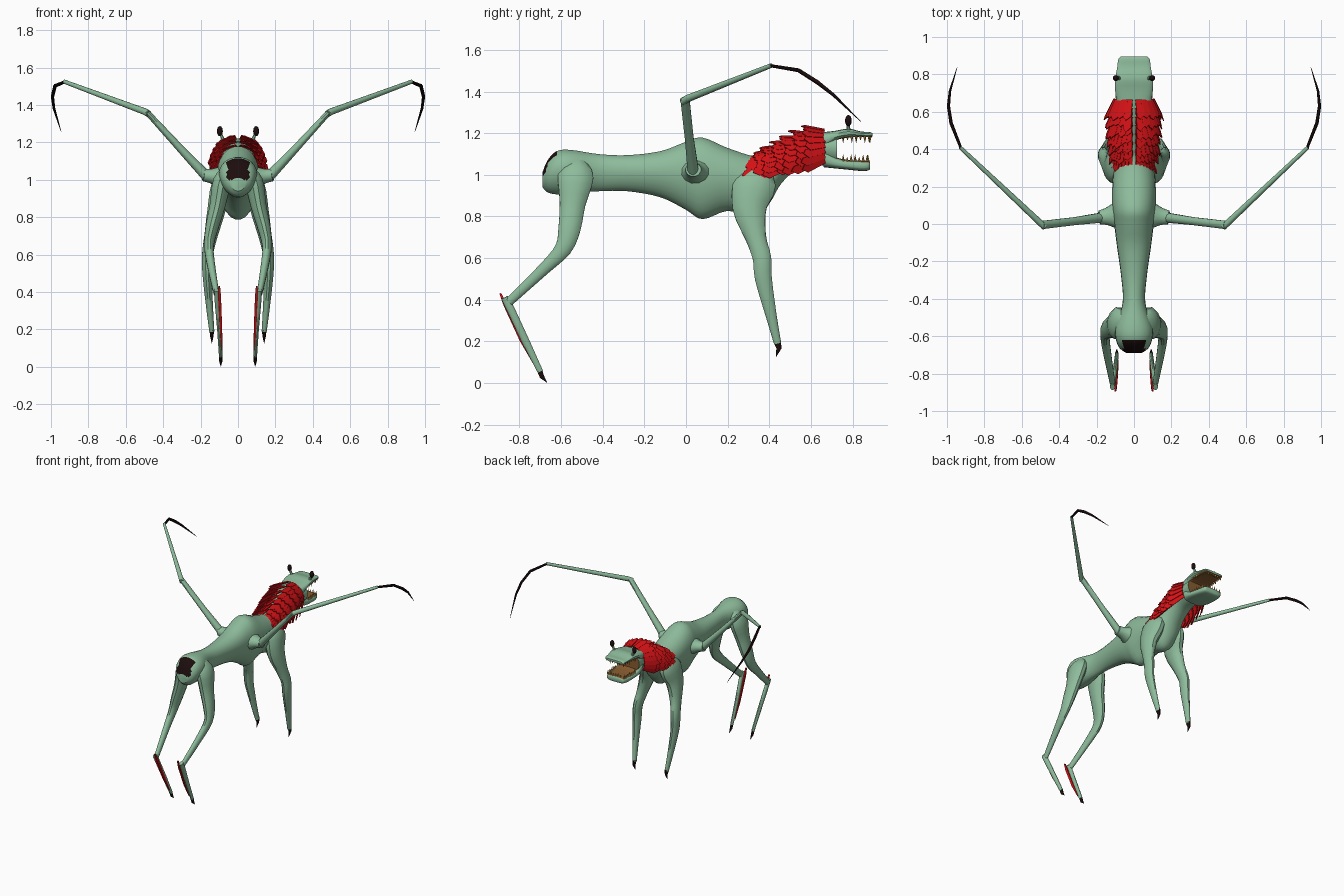
import bpy, bmesh, math, random
from mathutils import Vector

random.seed(4)
if "Cube" in bpy.data.objects:
    bpy.data.objects.remove(bpy.data.objects["Cube"])


def material(name, rgb):
    m = bpy.data.materials.new(name)
    m.use_nodes = True
    m.diffuse_color = (*rgb, 1)
    m.node_tree.nodes["Principled BSDF"].inputs["Base Color"].default_value = (*rgb, 1)
    return m


SKIN = material("pale green skin", (0.27, 0.50, 0.33))
RED = material("red plumage", (0.66, 0.006, 0.008))
DARK = material("dark horn", (0.012, 0.004, 0.004))
GOLD = material("golden teeth", (0.62, 0.32, 0.07))
MOUTH = material("brown mouth", (0.25, 0.11, 0.03))


def finish(name, bm, mats, rule=None, smooth=True):
    bmesh.ops.recalc_face_normals(bm, faces=bm.faces)
    bm.normal_update()
    if rule:
        for f in bm.faces:
            f.material_index = int(rule(f.calc_center_median(), f.normal))
    me = bpy.data.meshes.new(name)
    bm.to_mesh(me)
    bm.free()
    for m in mats:
        me.materials.append(m)
    ob = bpy.data.objects.new(name, me)
    bpy.context.collection.objects.link(ob)
    if smooth:
        bpy.ops.object.select_all(action='DESELECT')
        ob.select_set(True)
        bpy.context.view_layer.objects.active = ob
        bpy.ops.object.shade_smooth_by_angle(angle=math.radians(40))
    return ob


def catmull(rows, steps):
    """Smoothly resample a list of equal-length tuples."""
    if steps < 2:
        return rows
    out = []
    for i in range(len(rows) - 1):
        a, b, c, d = (rows[max(0, min(len(rows) - 1, i + k))] for k in (-1, 0, 1, 2))
        for s in range(steps):
            t = s / steps
            out.append(tuple(
                q + 0.5 * t * (r - p + t * (2*p - 5*q + 4*r - u + t * (3*(q - r) + u - p)))
                for p, q, r, u in zip(a, b, c, d)))
    return out + [rows[-1]]


def loft(name, rings, mats, ref=(1, 0, 0), sides=12, steps=1, upright=False,
         power=1.0, pear=0.0, rule=None, smooth=True):
    """Skin through rings (x, y, z, width, depth); depth is across the ref axis."""
    rings = catmull(rings, steps)
    pts = [Vector(r[:3]) for r in rings]
    bm, loops = bmesh.new(), []
    for i, r in enumerate(rings):
        if upright:
            a, b = Vector((1, 0, 0)), Vector((0, 0, 1))
        else:
            t = (pts[min(i + 1, len(pts) - 1)] - pts[max(i - 1, 0)]).normalized()
            a = Vector(ref)
            a = (a - t * a.dot(t)).normalized()
            b = t.cross(a)
        loop = []
        for k in range(sides):
            ang = 2 * math.pi * (k + 0.5) / sides
            c, s = (math.copysign(abs(v) ** power, v) for v in (math.cos(ang), math.sin(ang)))
            loop.append(bm.verts.new(pts[i] + a * c * r[3] * (1 + pear * s) + b * s * r[4]))
        loops.append(loop)
    for p, q in zip(loops, loops[1:]):
        for k in range(sides):
            j = (k + 1) % sides
            bm.faces.new((p[k], p[j], q[j], q[k]))
    bm.faces.new(loops[0])
    bm.faces.new(loops[-1])
    return finish(name, bm, mats, rule, smooth)


def spine(profile):
    """Rows of y, top, bottom, half width to upright rings."""
    return [(0, y, (t + b) / 2, w, (t - b) / 2) for y, t, b, w in profile]


# Torso, neck and back of the head, with a dark patch on the rump
body = [(-0.69, 1.01, 0.94, 0.04), (-0.665, 1.07, 0.915, 0.075), (-0.62, 1.115, 0.905, 0.095),
        (-0.55, 1.12, 0.91, 0.098), (-0.42, 1.10, 0.92, 0.06), (-0.28, 1.095, 0.92, 0.068),
        (-0.12, 1.115, 0.89, 0.09), (0.0, 1.16, 0.83, 0.105), (0.08, 1.18, 0.785, 0.115),
        (0.2, 1.13, 0.825, 0.115), (0.33, 1.09, 0.80, 0.105), (0.4, 1.105, 0.86, 0.095),
        (0.46, 1.13, 0.96, 0.09), (0.55, 1.17, 1.035, 0.09), (0.65, 1.20, 1.045, 0.095),
        (0.725, 1.20, 1.035, 0.10)]
loft("body", spine(body), [SKIN, DARK, MOUTH], sides=24, steps=4, upright=True, pear=0.15,
     rule=lambda c, n: 2 if n.y > 0.95 and c.y > 0.7 else
     c.y < -0.615 and abs(c.x) < 0.06 and c.z > 1.0)

# Jaws, lined with a brown palate and tongue bed
upper = [(0.66, 1.205, 1.12, 0.095), (0.72, 1.212, 1.165, 0.102), (0.78, 1.222, 1.178, 0.10),
         (0.84, 1.208, 1.182, 0.09), (0.88, 1.206, 1.180, 0.085), (0.895, 1.20, 1.183, 0.072)]
lower = [(0.66, 1.13, 1.036, 0.09), (0.72, 1.085, 1.03, 0.096), (0.78, 1.072, 1.024, 0.092),
         (0.84, 1.068, 1.018, 0.085), (0.875, 1.068, 1.02, 0.076), (0.885, 1.06, 1.03, 0.065)]
for name, prof, sign in (("upper_jaw", upper, -1), ("lower_jaw", lower, 1)):
    loft(name, spine(prof), [SKIN, MOUTH], sides=20, steps=3, upright=True, power=0.6,
         rule=lambda c, n: n.z * sign > 0.75 and c.y > 0.72 and abs(c.x) < 0.075)


# Teeth around both jaws
def teeth(name, base, direction, front):
    bm = bmesh.new()
    spots = [(s * (0.088 - 0.012 * i / 6), 0.755 + i * (front - 0.755) / 6)
             for s in (-1, 1) for i in range(7)]
    spots += [(x * 0.022, front + 0.004) for x in (-2, -1, 0, 1, 2)]
    for i, (x, y) in enumerate(spots):
        long = 0.036 if i % 3 == 0 else 0.024
        ring = [bm.verts.new((x * 0.95 + 0.008 * dx, y + 0.008 * dy, base))
                for dx, dy in ((1, 0), (0, 1), (-1, 0), (0, -1))]
        tip = bm.verts.new((x * 0.95, y, base + direction * long))
        bm.faces.new(ring)
        for k in range(4):
            bm.faces.new((ring[k], ring[(k + 1) % 4], tip))
    finish(name, bm, [GOLD], smooth=False)


teeth("upper_teeth", 1.187, -1, 0.88)
teeth("lower_teeth", 1.063, 1, 0.87)


# Layered feather mane over each side of the neck
def mane(name, side):
    bm = bmesh.new()
    rows, per_row = 7, 8
    for r in range(rows):
        f = r / (rows - 1)
        root_y, mid = 0.665 - 0.27 * f, 1.115 - 0.11 * f
        for k in range(per_row):
            ang = math.radians(14 + (100 - 35 * f) * k / (per_row - 1))
            out = Vector((side * math.sin(ang), 0, math.cos(ang)))
            root = Vector((out.x * 0.105, root_y, mid + out.z * 0.102))
            lift = 0.5 - 0.3 * f
            along = (Vector((0, -1, -0.3 - 0.15 * f)) + out * lift).normalized()
            across = along.cross(out).normalized()
            up = across.cross(along) * 0.003
            size = random.uniform(0.10, 0.135)
            shape = ((0, -0.019), (0.8, -0.022), (0.9, -0.008), (1, 0.004), (0.86, 0.021), (0, 0.019))
            top, low = ([bm.verts.new(root + along * u * size + across * v + up * d)
                         for u, v in shape] for d in (1, -1))
            bm.faces.new(top)
            bm.faces.new(low[::-1])
            for i in range(6):
                j = (i + 1) % 6
                bm.faces.new((top[i], low[i], low[j], top[j]))
    finish(name, bm, [RED], smooth=False)


# Paired limbs, claws, eyes and mane
for side, label in ((1, "left"), (-1, "right")):
    def limb(name, rings, mat=SKIN, **kw):
        return loft(f"{label}_{name}", [(side * r[0], *r[1:]) for r in rings], [mat], **kw)

    limb("front_leg", [(0.07, 0.33, 1.03, 0.03, 0.05), (0.09, 0.33, 0.96, 0.055, 0.105),
                       (0.115, 0.305, 0.84, 0.05, 0.085), (0.145, 0.335, 0.70, 0.036, 0.052),
                       (0.163, 0.365, 0.60, 0.030, 0.046), (0.165, 0.372, 0.50, 0.026, 0.042),
                       (0.152, 0.41, 0.32, 0.019, 0.027), (0.14, 0.44, 0.19, 0.014, 0.018)], steps=3)
    limb("front_claw", [(0.14, 0.439, 0.20, 0.014, 0.020), (0.14, 0.446, 0.165, 0.010, 0.013),
                        (0.14, 0.432, 0.125, 0.001, 0.001)], DARK, sides=8)
    limb("hind_leg", [(0.05, -0.53, 1.06, 0.03, 0.05), (0.085, -0.53, 0.99, 0.05, 0.088),
                      (0.11, -0.545, 0.86, 0.043, 0.064), (0.14, -0.56, 0.74, 0.035, 0.055),
                      (0.155, -0.59, 0.645, 0.026, 0.042), (0.145, -0.68, 0.55, 0.022, 0.030),
                      (0.115, -0.85, 0.39, 0.015, 0.022)], steps=3)
    limb("hind_foot", [(0.115, -0.872, 0.41, 0.013, 0.018), (0.112, -0.845, 0.36, 0.014, 0.020),
                       (0.10, -0.77, 0.20, 0.012, 0.019), (0.092, -0.70, 0.055, 0.010, 0.014)])
    limb("foot_blade", [(0.10, -0.892, 0.43, 0.006, 0.006), (0.098, -0.868, 0.375, 0.010, 0.013),
                        (0.091, -0.79, 0.205, 0.009, 0.013), (0.085, -0.73, 0.09, 0.003, 0.004)],
         RED, sides=4, smooth=False)
    limb("hind_claw", [(0.092, -0.705, 0.065, 0.010, 0.014), (0.092, -0.692, 0.03, 0.009, 0.012),
                       (0.092, -0.668, 0.002, 0.001, 0.001)], DARK, sides=8)

    # Long back limbs: fleshy root, two slender bones, hooked claw
    limb("arm_root", [(0.05, 0.05, 1.01, 0.10, 0.08), (0.10, 0.045, 1.015, 0.072, 0.058),
                      (0.145, 0.04, 1.02, 0.048, 0.04), (0.185, 0.035, 1.025, 0.038, 0.034)],
         ref=(0, 1, 0), steps=3)
    limb("upper_arm", [(0.165, 0.035, 1.015, 0.028, 0.028), (0.32, 0.015, 1.18, 0.022, 0.02),
                       (0.49, -0.005, 1.365, 0.023, 0.015)], ref=(0, 1, 0), sides=10)
    limb("forearm", [(0.477, -0.015, 1.352, 0.018, 0.018), (0.50, 0.005, 1.365, 0.018, 0.017),
                     (0.93, 0.41, 1.525, 0.011, 0.010)], ref=(0, 0, 1), sides=10)
    limb("arm_claw", [(0.925, 0.405, 1.524, 0.008, 0.008), (0.978, 0.54, 1.502, 0.010, 0.010),
                      (0.992, 0.63, 1.445, 0.011, 0.009), (0.984, 0.71, 1.382, 0.008, 0.007),
                      (0.945, 0.84, 1.255, 0.001, 0.001)], DARK, ref=(0, 0, 1), sides=8)

    # Stalked eyes
    limb("eye_stalk", [(0.075, 0.78, 1.20, 0.013, 0.013), (0.092, 0.78, 1.245, 0.007, 0.007)], sides=8)
    bm = bmesh.new()
    bmesh.ops.create_uvsphere(bm, u_segments=12, v_segments=8, radius=0.016)
    for v in bm.verts:
        v.co = Vector((v.co.x + side * 0.097, v.co.y + 0.78, v.co.z * 1.7 + 1.26))
    finish(f"{label}_eye", bm, [DARK])
    mane(f"{label}_mane", side)
